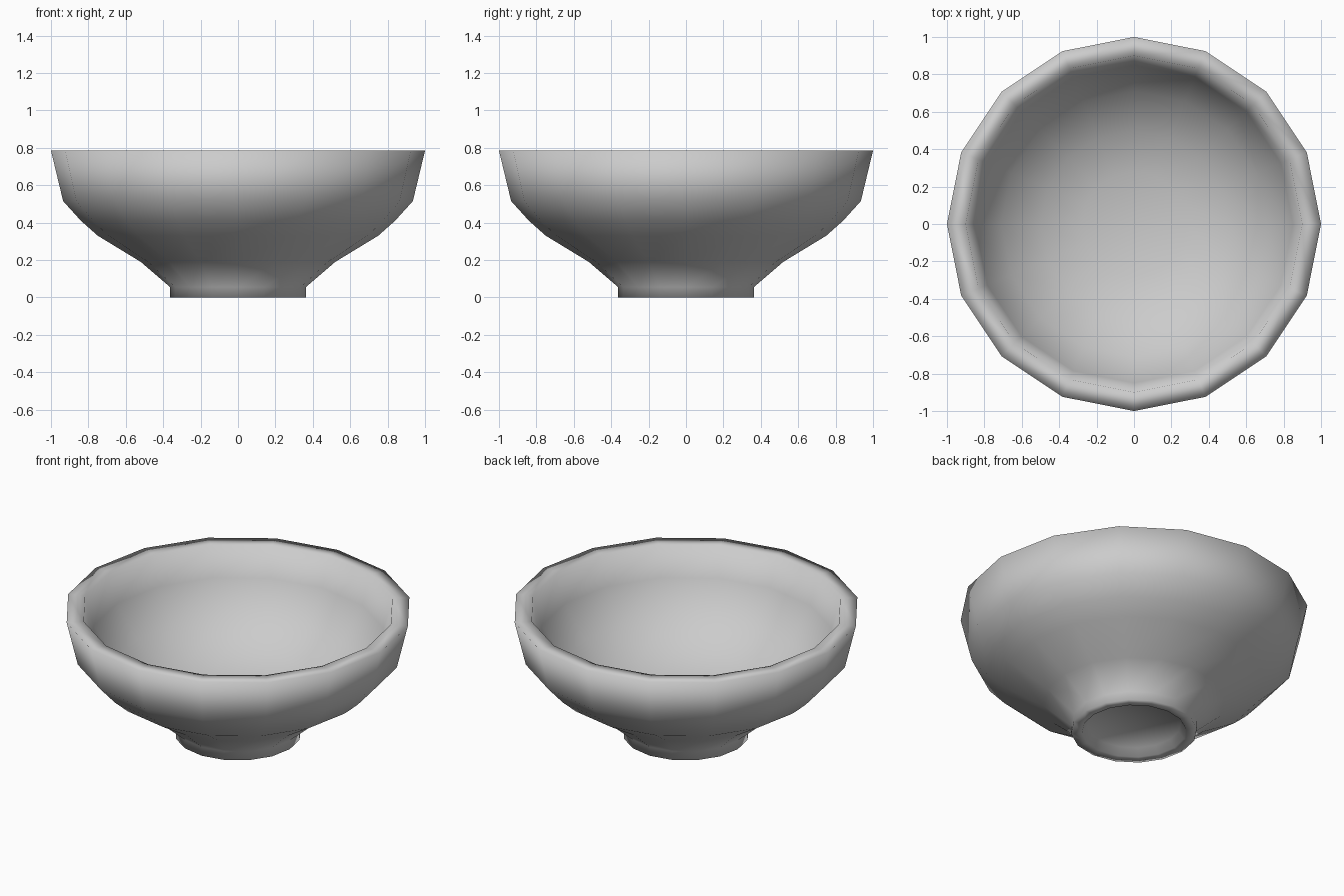
import bpy, bmesh
from math import cos, sin, pi

if "Cube" in bpy.data.objects:
    bpy.data.objects.remove(bpy.data.objects["Cube"])

SIDES = 16

# Closed wall section (radius, height): recessed base, foot, outer wall, rim, inside
profile = [
    (0.0, 0.05), (0.27, 0.045), (0.30, 0.0), (0.363, 0.0), (0.363, 0.055),
    (0.52, 0.19), (0.75, 0.33), (0.84, 0.41), (0.935, 0.515), (1.0, 0.785),
    (0.90, 0.785), (0.85, 0.60), (0.71, 0.41),
    (0.50, 0.27), (0.28, 0.21), (0.0, 0.19),
]


def lathe(name, points, sides):
    bm = bmesh.new()
    rings = []
    for r, z in points:
        count = sides if r > 0 else 1
        rings.append([bm.verts.new((r * cos(2 * pi * i / sides),
                                    r * sin(2 * pi * i / sides), z))
                      for i in range(count)])
    for a, b in zip(rings, rings[1:]):
        for i in range(sides):
            j = (i + 1) % sides
            corners = [a[i % len(a)], a[j % len(a)], b[j % len(b)], b[i % len(b)]]
            bm.faces.new(list(dict.fromkeys(corners)))
    bmesh.ops.recalc_face_normals(bm, faces=bm.faces)
    for f in bm.faces:
        f.smooth = True
    mesh = bpy.data.meshes.new(name)
    bm.to_mesh(mesh)
    bm.free()
    obj = bpy.data.objects.new(name, mesh)
    bpy.context.collection.objects.link(obj)
    return obj


# Footed bowl
lathe("bowl", profile, SIDES)
